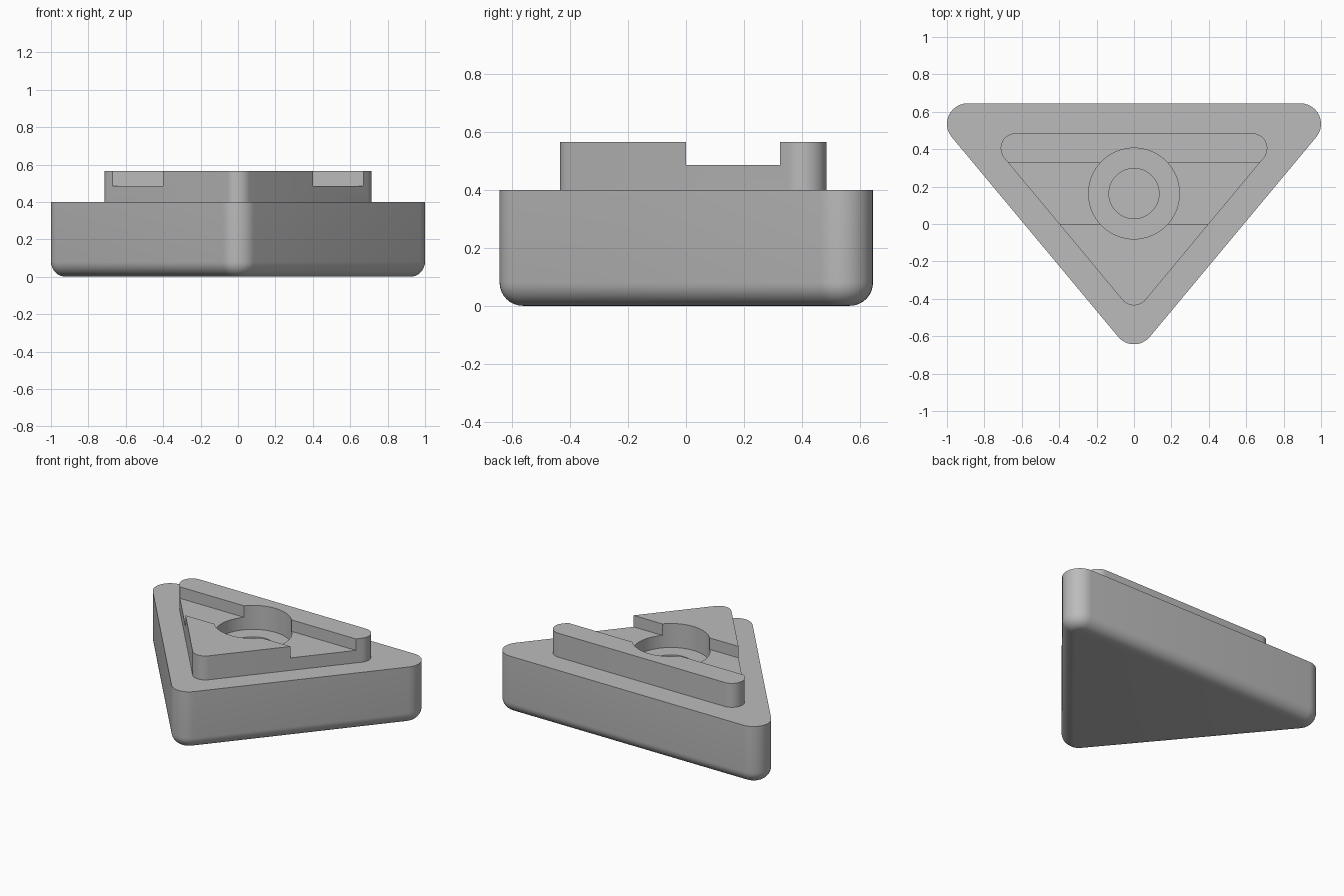
import bpy, bmesh, math

cube = bpy.data.objects.get("Cube")
if cube:
    bpy.data.objects.remove(cube, do_unlink=True)

GREY = (0.5, 0.5, 0.5, 1)
mat = bpy.data.materials.new("plain_grey")
mat.use_nodes = True
mat.diffuse_color = GREY
mat.node_tree.nodes["Principled BSDF"].inputs["Base Color"].default_value = GREY


def rounded_triangle(half_width, back, tip, r, steps=12):
    """Outline around three corner arc centres, counter-clockwise."""
    slope = math.atan2(back - tip, half_width)
    side = slope - math.pi / 2          # direction of the right side's normal
    corners = [((half_width, back), side, math.pi / 2),
               ((-half_width, back), math.pi / 2, math.pi - side),
               ((0, tip), math.pi - side, 2 * math.pi + side)]
    pts = []
    for (cx, cy), a, b in corners:
        for i in range(steps + 1):
            t = a + (b - a) * i / steps
            pts.append((cx + r * math.cos(t), cy + r * math.sin(t)))
    return pts


def circle(r, cy, n=64):
    return [(r * math.cos(2 * math.pi * i / n), cy + r * math.sin(2 * math.pi * i / n))
            for i in range(n)]


def prism(name, outline, z0, z1, fillet=0):
    """Extrude an outline upward, optionally rounding its lower rim."""
    bm = bmesh.new()
    face = bm.faces.new([bm.verts.new((x, y, z0)) for x, y in outline])
    out = bmesh.ops.extrude_face_region(bm, geom=[face])
    for v in out["geom"]:
        if isinstance(v, bmesh.types.BMVert):
            v.co.z = z1
    bmesh.ops.recalc_face_normals(bm, faces=bm.faces)
    if fillet:
        rim = [e for e in bm.edges if all(abs(v.co.z - z0) < 1e-5 for v in e.verts)]
        bmesh.ops.bevel(bm, geom=rim, offset=fillet, offset_type='OFFSET',
                        segments=8, profile=0.5, affect='EDGES')
    mesh = bpy.data.meshes.new(name)
    bm.to_mesh(mesh)
    bm.free()
    mesh.materials.append(mat)
    ob = bpy.data.objects.new(name, mesh)
    bpy.context.collection.objects.link(ob)
    return ob


def cut(target, cutter):
    mod = target.modifiers.new(cutter.name, 'BOOLEAN')
    mod.operation = 'DIFFERENCE'
    mod.solver = 'EXACT'
    mod.object = cutter
    bpy.context.view_layer.objects.active = target
    bpy.ops.object.modifier_apply(modifier=mod.name)
    bpy.data.objects.remove(cutter, do_unlink=True)


HOLE_Y = 0.163
TOP = 0.4

# Base block with rounded lower rim and a blind central socket
base = prism("base", rounded_triangle(0.89, 0.535, -0.533, 0.11), 0, TOP, 0.08)
cut(base, prism("socket", circle(0.134, HOLE_Y), 0.2, 1))

# Raised triangle with a cross groove and a round pocket
raised = prism("raised_triangle", rounded_triangle(0.633, 0.405, -0.355, 0.08), TOP, 0.565)
cut(raised, prism("groove", [(-1, 0), (1, 0), (1, 0.325), (-1, 0.325)], 0.486, 1))
cut(raised, prism("pocket", circle(0.243, HOLE_Y), 0.2, 1))

for ob in (base, raised):
    bpy.ops.object.select_all(action='DESELECT')
    ob.select_set(True)
    bpy.context.view_layer.objects.active = ob
    bpy.ops.object.shade_smooth_by_angle(angle=math.radians(35))
